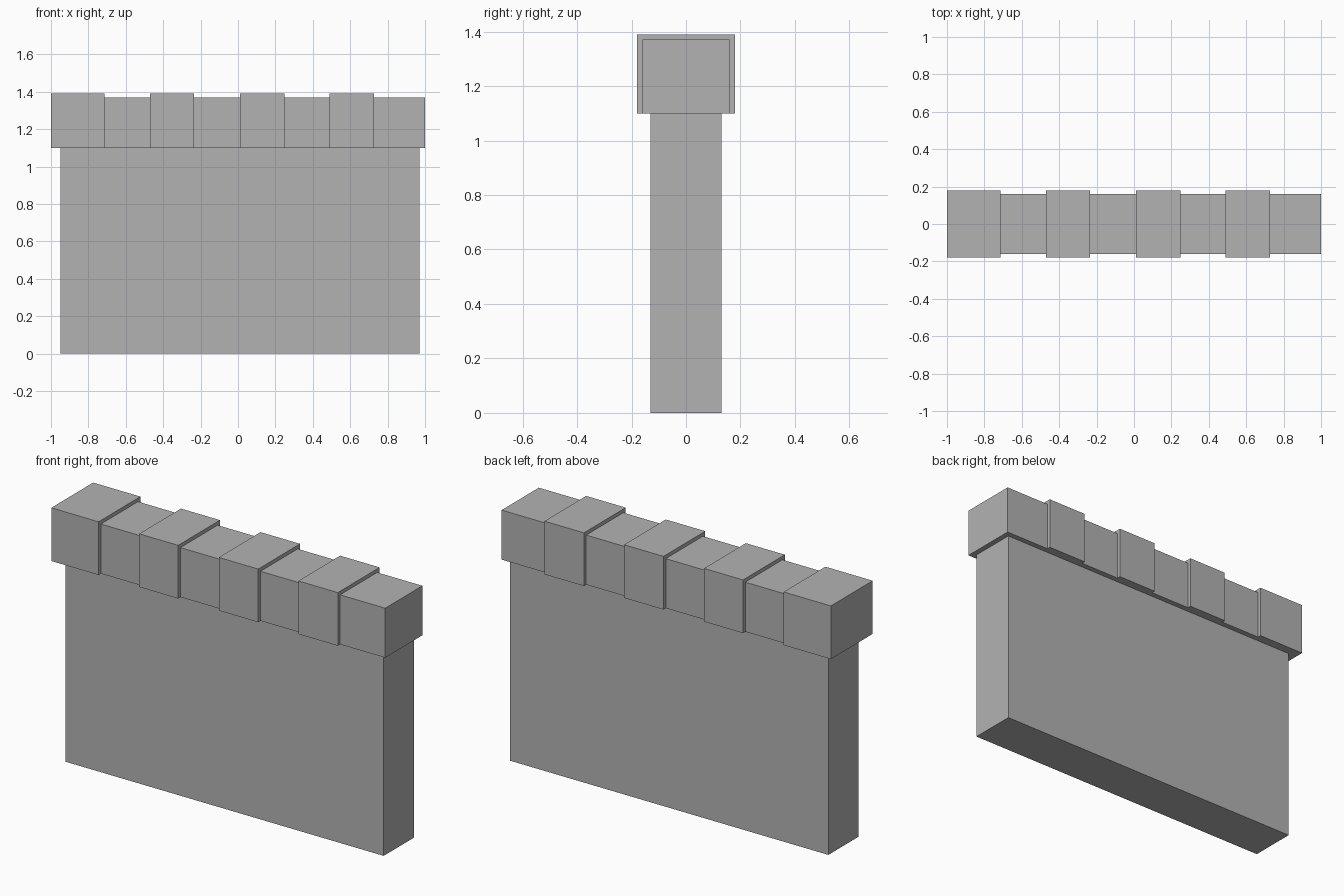
import bpy
from mathutils import Vector

cube = bpy.data.objects.get("Cube")
if cube:
    bpy.data.objects.remove(cube, do_unlink=True)

# Single stone colour
STONE = (0.45, 0.45, 0.45, 1.0)
stone = bpy.data.materials.new("grey_stone")
stone.use_nodes = True
stone.diffuse_color = STONE
stone.node_tree.nodes["Principled BSDF"].inputs["Base Color"].default_value = STONE


def box(name, low, high):
    """Flat-sided box between two opposite corners."""
    low, high = Vector(low), Vector(high)
    bpy.ops.mesh.primitive_cube_add(size=1, location=(low + high) / 2)
    obj = bpy.context.object
    obj.name = name
    obj.scale = high - low
    bpy.ops.object.transform_apply(location=False, rotation=False, scale=True)
    obj.data.materials.append(stone)
    return obj


# Wall slab
WALL_TOP = 1.10
box("wall", (-0.95, -0.13, 0), (0.97, 0.13, WALL_TOP))

# Row of coping stones, alternating large and small
joints = [-1.0, -0.715, -0.47, -0.235, 0.01, 0.248, 0.49, 0.728, 1.0]
for i, (left, right) in enumerate(zip(joints, joints[1:])):
    size, half_depth, top = ("large", 0.18, 1.39) if i % 2 == 0 else ("small", 0.16, 1.37)
    box(f"{size}_coping_stone_{i // 2 + 1}",
        (left, -half_depth, WALL_TOP), (right, half_depth, top))
